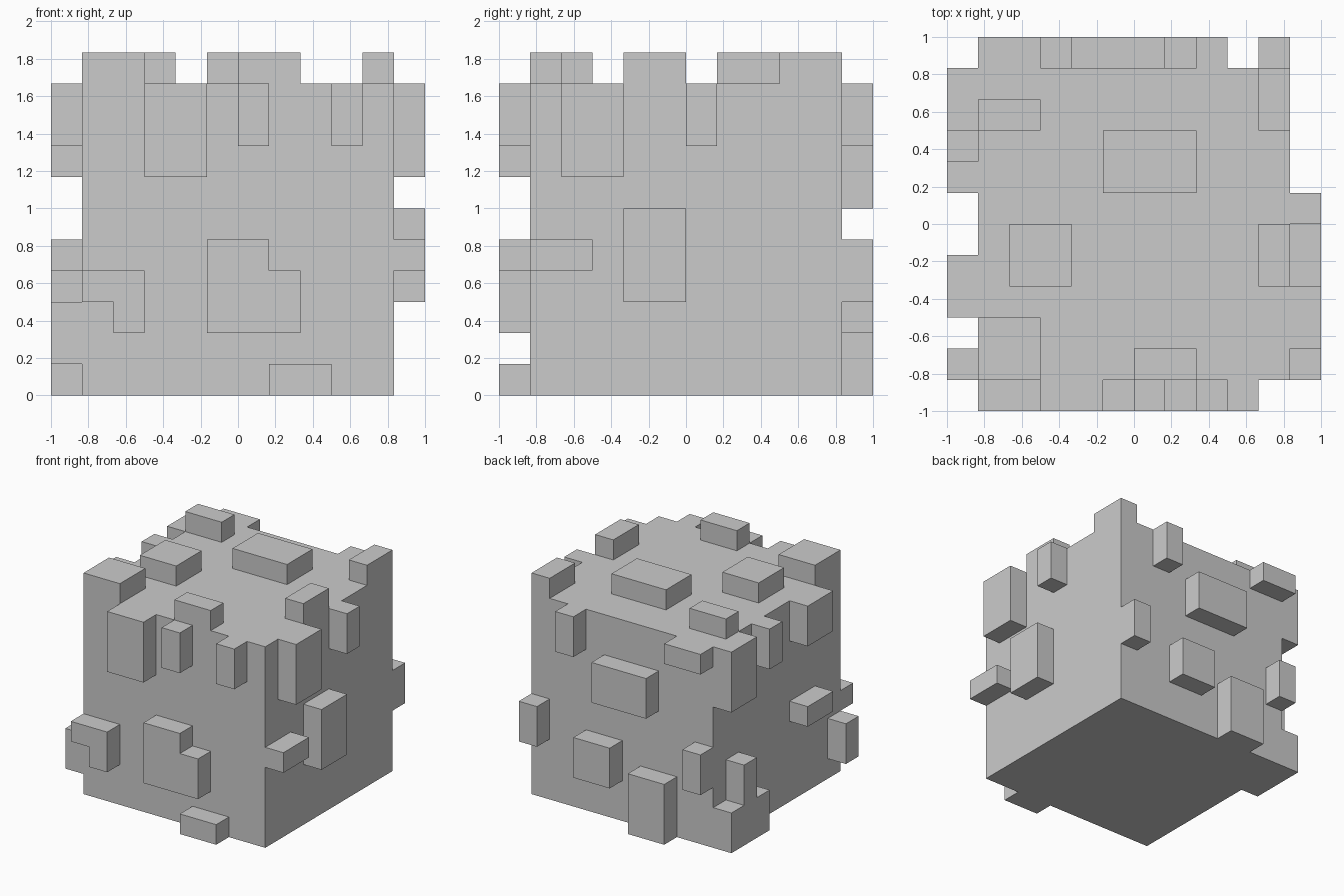
import bpy, bmesh

if "Cube" in bpy.data.objects:
    bpy.data.objects.remove(bpy.data.objects["Cube"])

U = 1 / 6            # everything sits on a grid of one sixth of a unit
solid = set()        # occupied grid cells


def fill(x, y, z):
    """Fill a box of cells given as (start, end) per axis."""
    solid.update((i, j, k) for i in range(*x) for j in range(*y) for k in range(*z))


# Main cube
fill((-5, 5), (-5, 5), (0, 10))

# Raised blocks, one cell thick; (a0, a1, b0, b1) along the two axes of each side
front = [(-3, -1, 7, 10), (0, 1, 8, 10), (3, 4, 8, 10),
         (-1, 1, 2, 5), (1, 2, 2, 4),              # stepped block
         (-5, -3, 3, 4), (-4, -3, 2, 3),           # hooked block
         (1, 3, 0, 1)]
back = [(2, 3, 8, 10), (-2, 1, 6, 8), (0, 2, 2, 4), (-3, -1, 0, 3),
        (4, 5, 3, 5), (-5, -3, 9, 10), (-5, -4, 3, 5)]
right = [(-4, -2, 7, 10), (0, 1, 8, 10), (-2, 0, 3, 6), (-5, -3, 4, 5)]
left = [(3, 5, 7, 10), (1, 2, 8, 10), (-3, -1, 8, 10), (-3, -1, 4, 5),
        (-5, -4, 1, 3),
        (2, 5, 0, 2), (3, 4, 2, 4)]                # foot block with post
top = [(-1, 2, 1, 3), (-4, -2, -2, 0), (4, 5, -2, 0), (-5, -3, -5, -3),
       (0, 2, -5, -4), (-5, -3, 3, 4), (4, 5, 3, 5)]

for x0, x1, z0, z1 in front:
    fill((x0, x1), (-6, -5), (z0, z1))
for x0, x1, z0, z1 in back:
    fill((x0, x1), (5, 6), (z0, z1))
for y0, y1, z0, z1 in right:
    fill((5, 6), (y0, y1), (z0, z1))
for y0, y1, z0, z1 in left:
    fill((-6, -5), (y0, y1), (z0, z1))
for x0, x1, y0, y1 in top:
    fill((x0, x1), (y0, y1), (10, 11))

# Skin: one quad wherever a filled cell meets an empty one
bm = bmesh.new()
verts = {}


def corner(p):
    if p not in verts:
        verts[p] = bm.verts.new([c * U for c in p])
    return verts[p]


for cell in sorted(solid):
    for axis in range(3):
        a, b = (axis + 1) % 3, (axis + 2) % 3
        for side in (0, 1):
            neighbour = list(cell)
            neighbour[axis] += 2 * side - 1
            if tuple(neighbour) in solid:
                continue
            loop = []
            for da, db in ((0, 0), (1, 0), (1, 1), (0, 1)):
                p = list(cell)
                p[axis] += side
                p[a] += da
                p[b] += db
                loop.append(corner(tuple(p)))
            bm.faces.new(loop if side else loop[::-1])

mesh = bpy.data.meshes.new("studded_cube")
bm.to_mesh(mesh)
bm.free()
bpy.context.collection.objects.link(bpy.data.objects.new("studded_cube", mesh))
